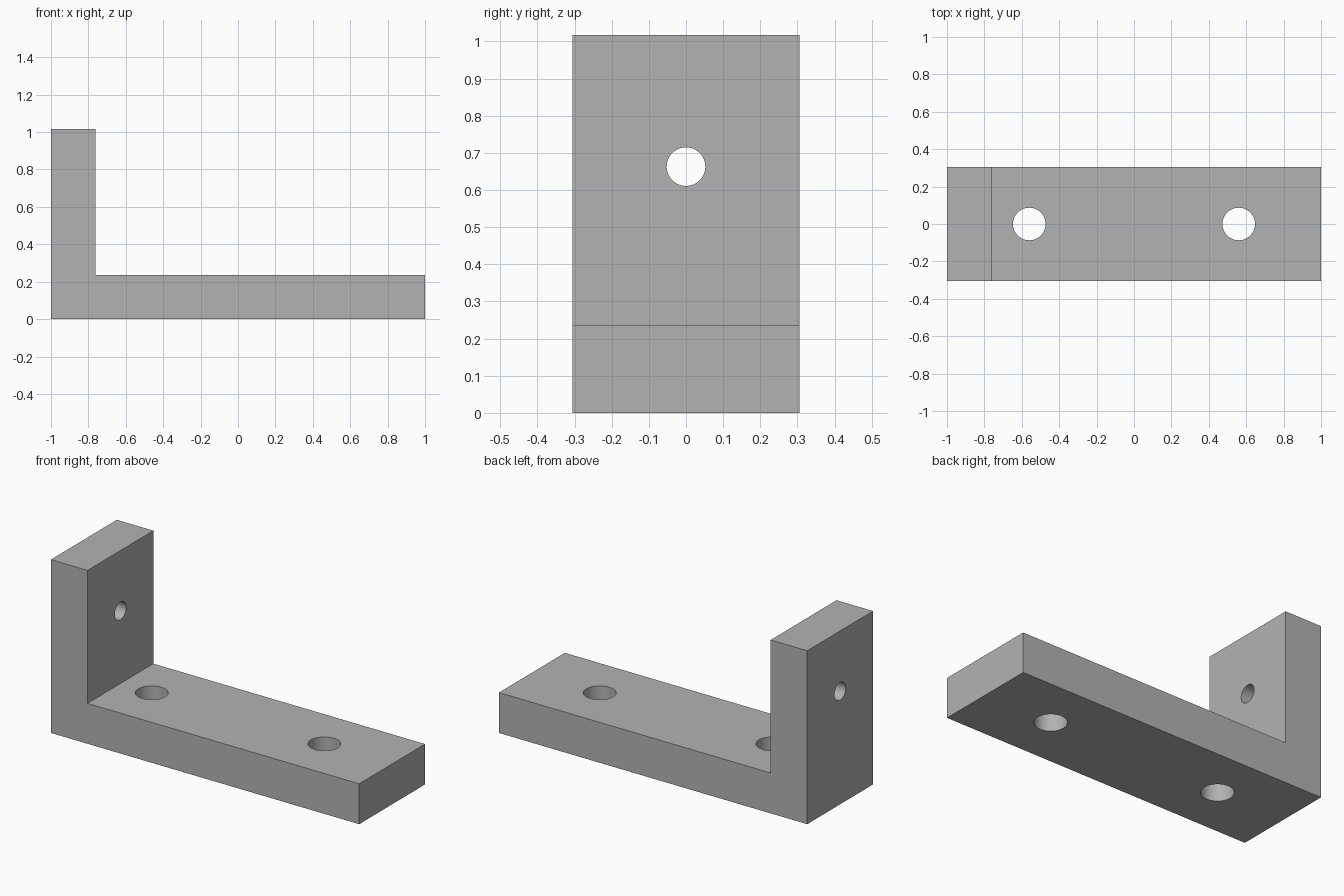
import bpy, bmesh
from math import radians

cube = bpy.data.objects.get("Cube")
if cube:
    bpy.data.objects.remove(cube, do_unlink=True)

HALF_LENGTH, HALF_WIDTH = 1.0, 0.305
THICKNESS, HEIGHT = 0.237, 1.017

# Plain grey metal
grey = bpy.data.materials.new("grey_metal")
grey.use_nodes = True
colour = (0.45, 0.45, 0.45, 1)
grey.diffuse_color = colour
grey.node_tree.nodes["Principled BSDF"].inputs["Base Color"].default_value = colour


# L-shaped bracket: side profile extruded across its width
inner_x = -HALF_LENGTH + THICKNESS
profile = [(-HALF_LENGTH, 0), (HALF_LENGTH, 0), (HALF_LENGTH, THICKNESS),
           (inner_x, THICKNESS), (inner_x, HEIGHT), (-HALF_LENGTH, HEIGHT)]
bm = bmesh.new()
face = bm.faces.new([bm.verts.new((x, -HALF_WIDTH, z)) for x, z in profile])
extruded = bmesh.ops.extrude_face_region(bm, geom=[face])["geom"]
bmesh.ops.translate(bm, vec=(0, 2 * HALF_WIDTH, 0),
                    verts=[v for v in extruded if isinstance(v, bmesh.types.BMVert)])
bmesh.ops.recalc_face_normals(bm, faces=bm.faces)
mesh = bpy.data.meshes.new("bracket")
bm.to_mesh(mesh)
bm.free()
mesh.materials.append(grey)
bracket = bpy.data.objects.new("bracket", mesh)
bpy.context.collection.objects.link(bracket)


def drill(name, radius, location, tilt=0):
    """Bore a round hole through the bracket with a hidden cutter."""
    bpy.ops.mesh.primitive_cylinder_add(vertices=64, radius=radius, depth=2 * THICKNESS,
                                        location=location, rotation=(0, radians(tilt), 0))
    cutter = bpy.context.object
    cutter.name = name + "_cutter"
    cutter.data.materials.append(grey)
    cutter.hide_render = True
    bpy.context.view_layer.objects.active = bracket
    cut = bracket.modifiers.new(name, "BOOLEAN")
    cut.operation = "DIFFERENCE"
    cut.solver = "EXACT"
    cut.object = cutter
    bpy.ops.object.modifier_apply(modifier=cut.name)
    bpy.data.objects.remove(cutter, do_unlink=True)


# Two mounting holes in the base, one smaller hole in the upright
for side, x in (("right", -0.56), ("left", 0.56)):
    drill(side + "_base_hole", 0.087, (x, 0, THICKNESS / 2))
drill("upright_hole", 0.052, (-HALF_LENGTH + THICKNESS / 2, 0, 0.663), 90)

# Smooth hole walls, sharp edges elsewhere
bpy.ops.object.select_all(action="DESELECT")
bracket.select_set(True)
bpy.context.view_layer.objects.active = bracket
bpy.ops.object.shade_smooth_by_angle(angle=radians(30))
